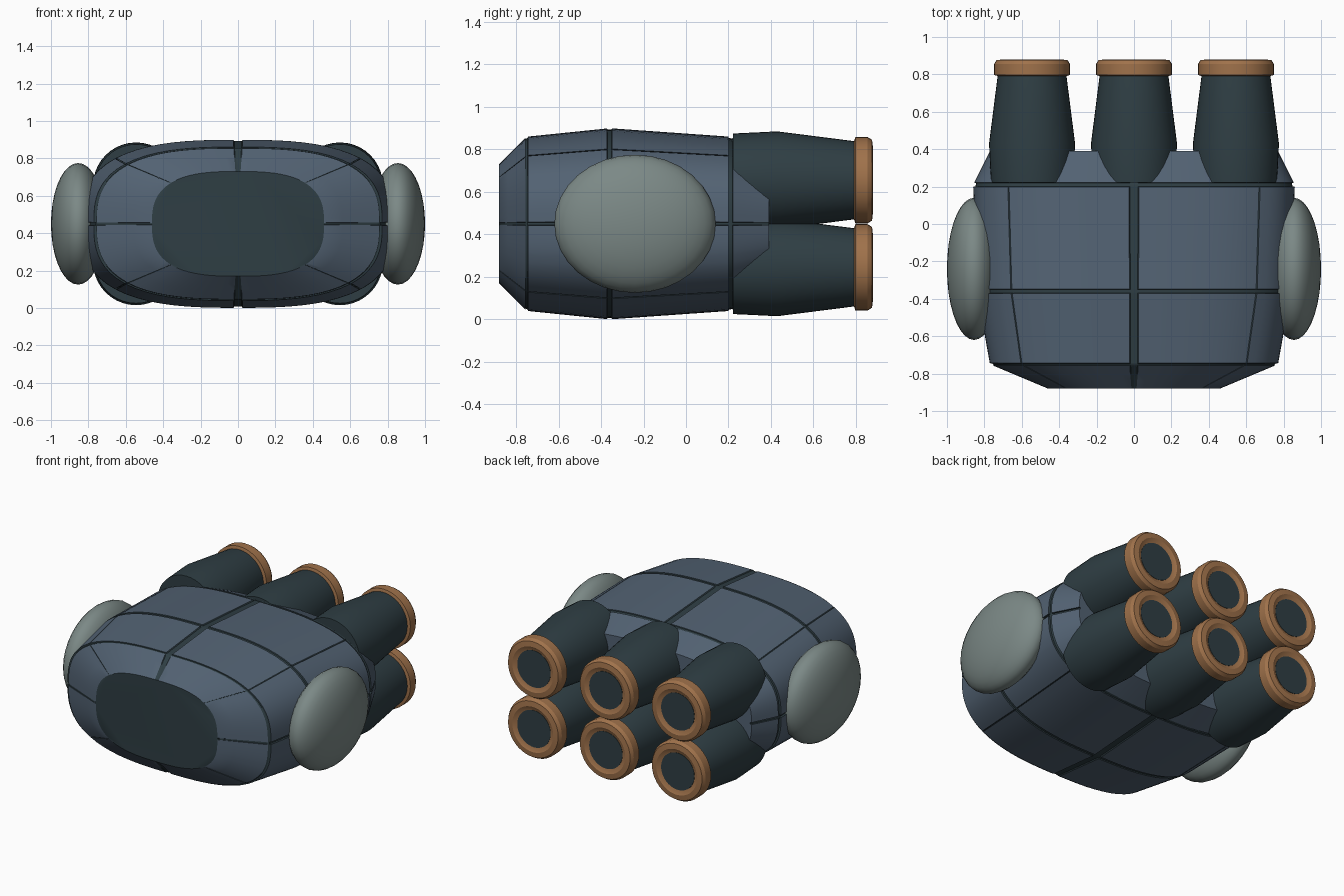
import bpy, bmesh, math
from mathutils import Matrix

cube = bpy.data.objects.get("Cube")
if cube:
    bpy.data.objects.remove(cube, do_unlink=True)

MID_Z = 0.45
REAR = Matrix.Rotation(-math.pi / 2, 4, 'X')  # turns a +z axis towards +y


def material(name, color):
    m = bpy.data.materials.new(name)
    m.use_nodes = True
    m.diffuse_color = (*color, 1)
    m.node_tree.nodes["Principled BSDF"].inputs["Base Color"].default_value = (*color, 1)
    return m


blue = material("slate blue hull", (0.085, 0.122, 0.17))
dark = material("dark teal metal", (0.028, 0.048, 0.057))
grey = material("pale grey green", (0.2, 0.25, 0.24))
copper = material("copper", (0.35, 0.168, 0.07))


def finish(name, bm, mats, angle=30):
    bmesh.ops.recalc_face_normals(bm, faces=bm.faces)
    mesh = bpy.data.meshes.new(name)
    bm.to_mesh(mesh)
    bm.free()
    for m in mats:
        mesh.materials.append(m)
    obj = bpy.data.objects.new(name, mesh)
    bpy.context.collection.objects.link(obj)
    bpy.ops.object.select_all(action='DESELECT')
    obj.select_set(True)
    bpy.context.view_layer.objects.active = obj
    bpy.ops.object.shade_smooth_by_angle(angle=math.radians(angle))
    return obj


def with_seams(start, end, seams, steps):
    """Samples (position, recessed, seam starts here) with a groove at each seam."""
    out, prev = [], start
    for pos, w in seams + [(end, None)]:
        stop = pos - w if w else end
        out += [(prev + (stop - prev) * i / steps, False, False) for i in range(1, steps)]
        if w:
            out += [(pos - w, False, True), (pos - 0.8 * w, True, True),
                    (pos + 0.8 * w, True, True), (pos + w, False, False)]
            prev = pos + w
    return out


# Hull: rounded cross-sections lofted from nose to tail, with grooved seams
PROFILE = [(-0.88, 0.46, 0.28), (-0.75, 0.77, 0.41), (-0.36, 0.84, 0.45),
           (0.21, 0.86, 0.41), (0.39, 0.77, 0.33)]
POWER, DEPTH = 2.8, 0.014


def hull_size(y):
    for (y0, w0, h0), (y1, w1, h1) in zip(PROFILE, PROFILE[1:]):
        if y <= y1:
            f = (y - y0) / (y1 - y0)
            return w0 + (w1 - w0) * f, h0 + (h1 - h0) * f
    return PROFILE[-1][1:]


half_widths = [0.02, 0.005, 0.03, 0.005] * 2
around = with_seams(-math.pi / 8, math.tau - math.pi / 8,
                    [(k * math.pi / 4, w) for k, w in enumerate(half_widths)], 10)
along = [(-0.88, False, False)]
along += with_seams(-0.88, 0.39, [(-0.75, 0.006), (-0.36, 0.012), (0.21, 0.011)], 3)
along += [(0.39, False, False)]

bm = bmesh.new()
rings = []
for y, ring_low, _ in along:
    w, h = hull_size(y)
    ring = []
    for t, col_low, _ in around:
        c, s = math.cos(t), math.sin(t)
        r = (abs(c) ** POWER + abs(s) ** POWER) ** (-1 / POWER)
        if ring_low or (col_low and abs(y) < 0.87):
            r *= 1 - DEPTH
        ring.append(bm.verts.new((w * r * c, y, MID_Z + h * r * s)))
    rings.append(ring)
n = len(around)
for i in range(len(rings) - 1):
    for j in range(n):
        k = (j + 1) % n
        f = bm.faces.new((rings[i][j], rings[i][k], rings[i + 1][k], rings[i + 1][j]))
        f.material_index = int(along[i][2] or around[j][2])
bm.faces.new(rings[0]).material_index = 1
bm.faces.new(rings[-1])
finish("hull", bm, [blue, dark])

# Side pods: flattened domes on the flanks
for side, sx in (("left", 1), ("right", -1)):
    bm = bmesh.new()
    place = (Matrix.Translation((0.855 * sx, -0.24, MID_Z))
             @ Matrix.Diagonal((0.145, 0.38, 0.325, 1)) @ Matrix.Rotation(math.pi / 2, 4, 'Y'))
    bmesh.ops.create_uvsphere(bm, u_segments=32, v_segments=18, radius=1, matrix=place)
    finish(side + "_side_pod", bm, [grey], 50)


def lathe(name, profile, x, z, mat, segments=40):
    """Turn (radius, y) points about a fore-and-aft axis and cap the open ends."""
    bm = bmesh.new()
    loops = []
    for r, y in profile:
        made = bmesh.ops.create_circle(bm, segments=segments, radius=r,
                                       matrix=Matrix.Translation((x, y, z)) @ REAR)
        loops.append(made["verts"])
    for a, b in zip(loops, loops[1:]):
        for j in range(segments):
            k = (j + 1) % segments
            bm.faces.new((a[j], a[k], b[k], b[j]))
    bm.faces.new(loops[0])
    bm.faces.new(loops[-1])
    return finish(name, bm, [mat])


# Thrusters: two rows of three barrels with copper rims and dark nozzle discs
BARREL = [(0.22, 0.222), (0.23, 0.43), (0.183, 0.80)]
RIM = [(0.18, 0.79), (0.203, 0.797), (0.203, 0.855), (0.19, 0.876),
       (0.155, 0.88), (0.125, 0.865)]
DISC = [(0.126, 0.855), (0.126, 0.868)]
for row, z in (("upper", 0.655), ("lower", 0.245)):
    for col, x in (("left", 0.545), ("middle", 0), ("right", -0.545)):
        tag = f"{row}_{col}_thruster"
        lathe(tag + "_barrel", BARREL, x, z, dark)
        lathe(tag + "_rim", RIM, x, z, copper)
        lathe(tag + "_nozzle", DISC, x, z, dark)
